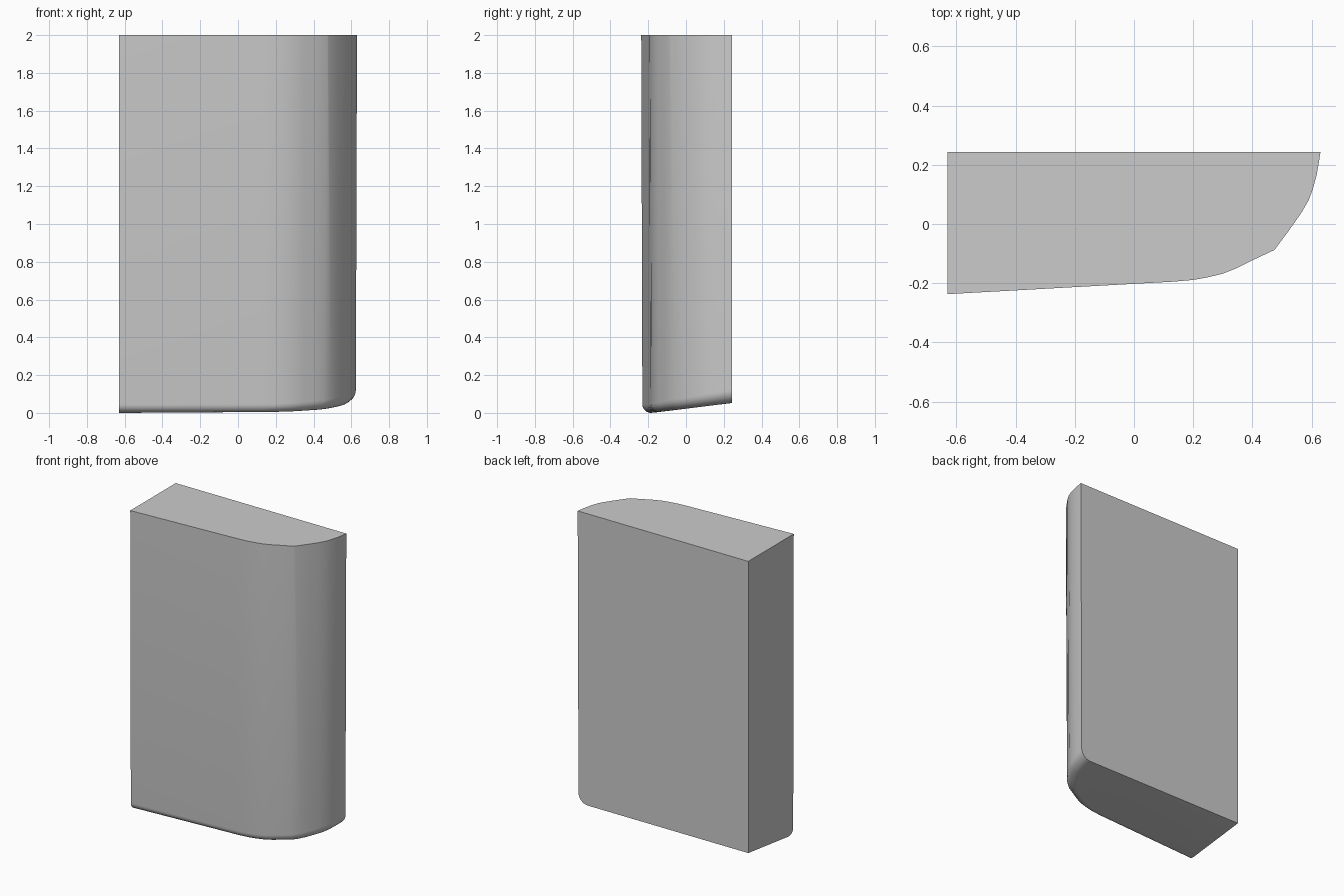
import bpy, bmesh, math
from mathutils import Vector

if "Cube" in bpy.data.objects:
    bpy.data.objects.remove(bpy.data.objects["Cube"])

LEFT, BACK, TOP = -0.63, 0.243, 2.0

# Plan outline of the curved wall, from the flat side round to the back
start = [(LEFT, -0.237), (0.13, -0.195), (0.2, -0.189), (0.25, -0.18),
         (0.3, -0.168), (0.35, -0.148)]
end = [(0.565, 0.037), (0.59, 0.08), (0.605, 0.12), (0.617, 0.165), (0.625, 0.21), (0.63, BACK)]
upper = start + [(0.41, -0.118), (0.472, -0.089), (0.479, -0.082), (0.525, -0.02)] + end
lower = start + [(0.405, -0.119), (0.455, -0.094), (0.495, -0.06), (0.532, -0.014)] + end


def inset(outline, i, amount):
    """Move a point inwards, sliding the two ends along the flat sides."""
    p = Vector(outline[i])
    if i == 0:
        return p + Vector((0, amount))
    if i == len(outline) - 1:
        return p - Vector((amount, 0))
    d = (Vector(outline[i + 1]) - Vector(outline[i - 1])).normalized()
    return p + Vector((-d.y, d.x)) * amount


def floor_height(y):
    return max(0, 0.052 * (y + 0.18) / 0.42)


bm = bmesh.new()
count = len(upper)


def ring(outline, angle=None):
    """One closed section: flat top, or a step of the rounded lower edge."""
    verts = []
    for i in range(count):
        radius = 0.045 + 0.025 * i / (count - 1)
        if angle is None:
            x, y = outline[i]
            z = TOP
        else:
            x, y = inset(outline, i, 0.006 + radius * (1 - math.cos(angle)))
            z = floor_height(y) + radius * (1 - math.sin(angle))
        verts.append(bm.verts.new((x, y, z)))
    # Square corner between the two flat sides
    z = TOP if angle is None else floor_height(BACK) + radius * (1 - math.sin(angle))
    verts.append(bm.verts.new((LEFT, BACK, z)))
    return verts


# Upright wall, rounded lower edge and end caps
steps = 7
rings = [ring(upper)] + [ring(lower, math.pi / 2 * k / steps) for k in range(steps + 1)]
for a, b in zip(rings, rings[1:]):
    for i in range(count + 1):
        j = (i + 1) % (count + 1)
        bm.faces.new((a[i], b[i], b[j], a[j]))
bm.faces.new(rings[0])
bm.faces.new(rings[-1][::-1])
bmesh.ops.recalc_face_normals(bm, faces=bm.faces[:])

mesh = bpy.data.meshes.new("rounded_block")
bm.to_mesh(mesh)
bm.free()
block = bpy.data.objects.new("rounded_block", mesh)
bpy.context.collection.objects.link(block)

# Plain grey surface
grey = bpy.data.materials.new("plain grey")
grey.use_nodes = True
colour = (0.6, 0.6, 0.6, 1)
grey.diffuse_color = colour
grey.node_tree.nodes["Principled BSDF"].inputs["Base Color"].default_value = colour
mesh.materials.append(grey)

bpy.context.view_layer.objects.active = block
block.select_set(True)
bpy.ops.object.shade_smooth_by_angle(angle=math.radians(30))
